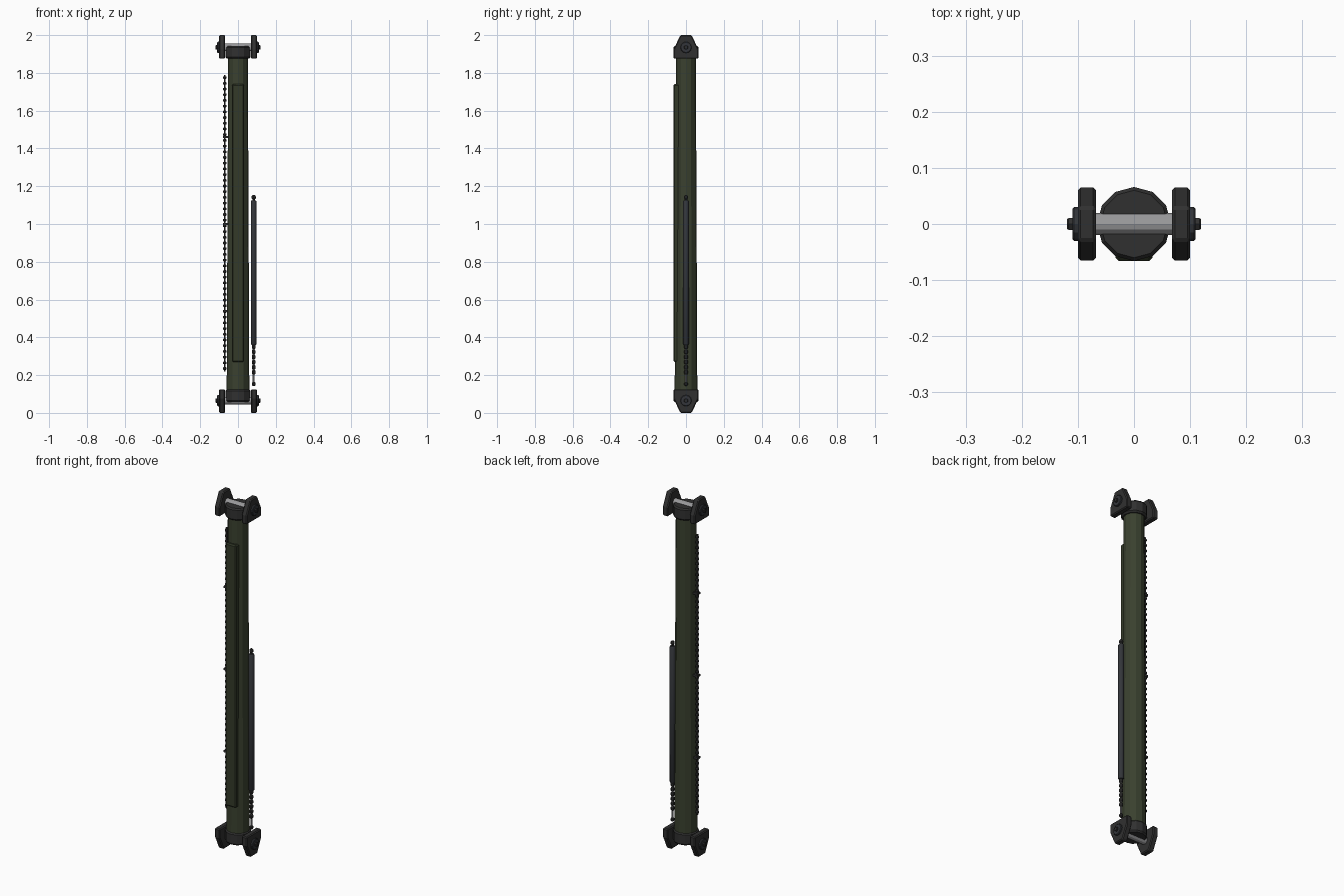
import bpy, bmesh, math
from mathutils import Matrix, Vector

cube = bpy.data.objects.get("Cube")
if cube:
    bpy.data.objects.remove(cube, do_unlink=True)


def material(name, rgb, rough=0.6):
    m = bpy.data.materials.new(name)
    m.use_nodes = True
    m.diffuse_color = (*rgb, 1)
    shader = m.node_tree.nodes["Principled BSDF"]
    shader.inputs["Base Color"].default_value = (*rgb, 1)
    shader.inputs["Roughness"].default_value = rough
    return m


GREEN = material("olive paint", (0.042, 0.052, 0.028))
PLATE = material("dark olive paint", (0.033, 0.042, 0.022))
IRON = material("dark iron", (0.03, 0.03, 0.03))
GUN = material("gunmetal", (0.033, 0.036, 0.042))
STEEL = material("bare steel", (0.32, 0.32, 0.33))


def finish(bm, name, mat, bevel=0, smooth=False):
    bmesh.ops.recalc_face_normals(bm, faces=bm.faces)
    mesh = bpy.data.meshes.new(name)
    bm.to_mesh(mesh)
    bm.free()
    ob = bpy.data.objects.new(name, mesh)
    bpy.context.collection.objects.link(ob)
    mesh.materials.append(mat)
    if bevel:
        mod = ob.modifiers.new("bevel", "BEVEL")
        mod.width = bevel
        mod.segments = 1
    if smooth:
        bpy.ops.object.select_all(action="DESELECT")
        ob.select_set(True)
        bpy.context.view_layer.objects.active = ob
        bpy.ops.object.shade_smooth_by_angle(angle=math.radians(40))
    return ob


def lathe(name, mat, profile, sides, place=Matrix(), smooth=False):
    """Capped solid from (radius, height) pairs turned about z."""
    bm = bmesh.new()
    rings = []
    for r, z in profile:
        ring = []
        for i in range(sides):
            a = math.tau * i / sides
            ring.append(bm.verts.new(place @ Vector((r * math.cos(a), r * math.sin(a), z))))
        rings.append(ring)
    for low, high in zip(rings, rings[1:]):
        for i in range(sides):
            j = (i + 1) % sides
            bm.faces.new((low[i], low[j], high[j], high[i]))
    bm.faces.new(rings[0])
    bm.faces.new(rings[-1])
    return finish(bm, name, mat, smooth=smooth)


def rod_x(name, mat, r, x0, x1, z, sides, chamfer=0):
    place = Matrix.Translation((0, 0, z)) @ Matrix.Rotation(math.pi / 2, 4, "Y")
    c = chamfer
    profile = [(r - c, x0), (r, x0 + c), (r, x1 - c), (r - c, x1)] if c else [(r, x0), (r, x1)]
    return lathe(name, mat, profile, sides, place)


def box(name, mat, low, high, bevel=0):
    bm = bmesh.new()
    low, high = Vector(low), Vector(high)
    bmesh.ops.create_cube(bm, size=1, matrix=Matrix.Translation((low + high) / 2)
                          @ Matrix.Diagonal((*(high - low), 1)))
    return finish(bm, name, mat, bevel)


# Tapered main tube and raised cover plate on the front
lathe("main_tube", GREEN, [(0.06, 0.1), (0.052, 1.9)], 12)
box("front_cover", PLATE, (-0.033, -0.066, 0.27), (0.033, -0.03, 1.74), 0.006)


def lug(name, x0, x1, z, up):
    outline = [(-0.065, -0.06), (0.065, -0.06), (0.065, -0.01),
               (0.03, 0.065), (-0.03, 0.065), (-0.065, -0.01)]
    bm = bmesh.new()
    face = bm.faces.new([bm.verts.new((x0, y, z + up * h)) for y, h in outline])
    out = bmesh.ops.extrude_face_region(bm, geom=[face])
    bmesh.ops.translate(bm, vec=(x1 - x0, 0, 0),
                        verts=[v for v in out["geom"] if isinstance(v, bmesh.types.BMVert)])
    return finish(bm, name, IRON, 0.005)


# Clevis at each end: collar, cross pin, two lugs, washers and bolt heads
for end, z, up in (("top", 1.935, 1), ("bottom", 0.065, -1)):
    collar = [(0.058, -0.06), (0.066, -0.052), (0.066, 0.0), (0.06, 0.008)]
    lathe(end + "_collar", IRON, [(r, z + up * h) for r, h in collar], 12)
    rod_x(end + "_pin", STEEL, 0.02, -0.075, 0.075, z, 12)
    for side, s in (("left", 1), ("right", -1)):
        name = end + "_" + side
        lug(name + "_lug", s * 0.068, s * 0.1, z, up)
        a, b = sorted((s * 0.095, s * 0.11))
        rod_x(name + "_washer", GUN, 0.03, a, b, z, 12, 0.003)
        a, b = sorted((s * 0.105, s * 0.119))
        rod_x(name + "_bolt", IRON, 0.012, a, b, z, 6, 0.002)

# Ribbed line down the right side, with clips to the tube
ribs = [(0.005, 0.22)]
count = 52
pitch = 1.57 / count
for i in range(count):
    z = 0.22 + pitch * (i + 0.5)
    ribs += [(0.005, z - 0.007), (0.01, z - 0.004), (0.01, z + 0.004), (0.005, z + 0.007)]
ribs.append((0.005, 1.79))
lathe("ribbed_line", IRON, ribs, 8, Matrix.Translation((-0.07, 0, 0)))
for i, z in enumerate((0.54, 1.0, 1.46)):
    box("line_clip_%d" % (i + 1), IRON, (-0.08, -0.012, z - 0.006), (-0.045, 0.012, z + 0.006))

# Side damper: cylinder, top knob, knuckled rod and end ball
at = Matrix.Translation((0.083, 0, 0))
lathe("damper_body", GUN, [(0.012, 0.36), (0.015, 0.364), (0.015, 1.12), (0.012, 1.125)], 12, at, True)
lathe("damper_knob", IRON, [(0.006, 1.12), (0.006, 1.13), (0.011, 1.136),
                            (0.011, 1.146), (0.006, 1.153)], 8, at)
lathe("damper_rod", STEEL, [(0.005, 0.15), (0.005, 0.37)], 8, at)
for i in range(6):
    z = 0.215 + 0.027 * i
    lathe("rod_knuckle_%d" % (i + 1), IRON,
          [(0.006, z - 0.012), (0.01, z - 0.006), (0.01, z + 0.006), (0.006, z + 0.012)], 8, at)
lathe("rod_end", IRON, [(0.005, 0.142), (0.01, 0.148), (0.01, 0.158), (0.005, 0.164)], 8, at)
